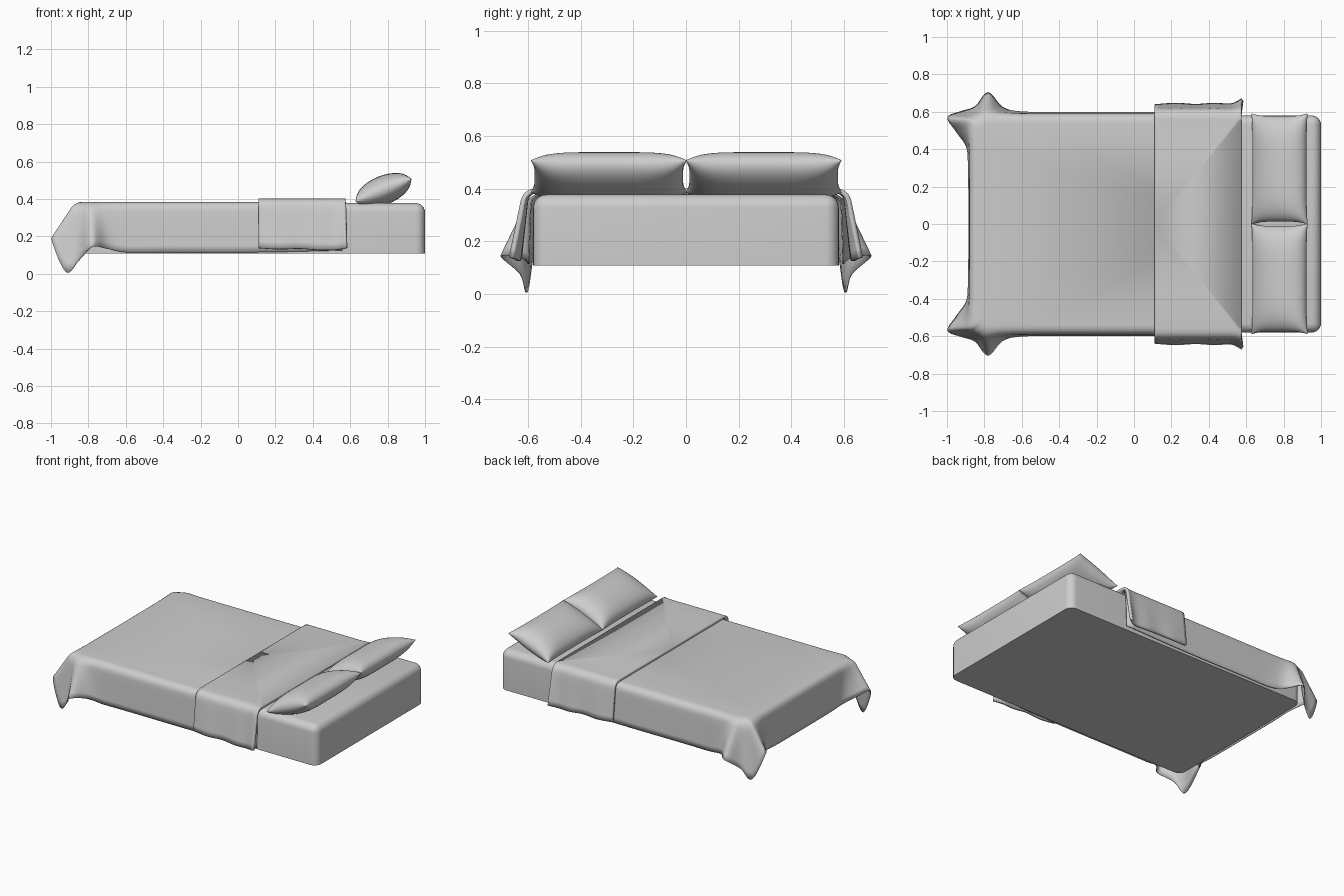
import bpy, bmesh, math
from mathutils import Vector, Matrix

if "Cube" in bpy.data.objects:
    bpy.data.objects.remove(bpy.data.objects["Cube"])

grey = bpy.data.materials.new("soft_grey")
grey.diffuse_color = (0.62, 0.61, 0.615, 1)
grey.use_nodes = True
grey.node_tree.nodes["Principled BSDF"].inputs["Base Color"].default_value = grey.diffuse_color


def finish(name, bm, angle=40):
    me = bpy.data.meshes.new(name)
    bm.to_mesh(me)
    bm.free()
    ob = bpy.data.objects.new(name, me)
    bpy.context.collection.objects.link(ob)
    me.materials.append(grey)
    bpy.ops.object.select_all(action='DESELECT')
    ob.select_set(True)
    bpy.context.view_layer.objects.active = ob
    bpy.ops.object.shade_smooth_by_angle(angle=math.radians(angle))
    return ob


def catmull(pts, n):
    """Smooth curve through control rows of any width."""
    out = []
    for i in range(len(pts) - 1):
        a, b, c, d = (pts[max(0, min(len(pts) - 1, i + k))] for k in (-1, 0, 1, 2))
        for j in range(n):
            t = j / n
            out.append([0.5 * (2 * q + (r - p) * t + (2 * p - 5 * q + 4 * r - s) * t * t
                               + (3 * q - p - 3 * r + s) * t ** 3)
                        for p, q, r, s in zip(a, b, c, d)])
    out.append(list(pts[-1]))
    return out


def drape(name, controls, top, thick, n, closing):
    """Half a cloth: flat top, rounded rim, hanging skirt; mirrored across y.
    controls: rim x, rim y, hem x, hem y, hem z."""
    bm = bmesh.new()
    cols = []
    for rx, ry, hx, hy, hz in catmull(controls, n):
        rim, hem = Vector((rx, ry, top)), Vector((hx, hy, hz))
        inset = Vector((rx + 0.05 * max(0, min(1, (-0.7 - rx) / 0.17)), ry * 0.91, top))
        turn = rim.lerp(hem, 0.2)
        pts = []
        for k in range(7):
            t = k / 6
            pts.append(inset * (1 - t) ** 2 + rim * 2 * t * (1 - t) + turn * t * t)
        pts += [turn.lerp(hem, k / 6) for k in range(1, 7)]
        cols.append([bm.verts.new(p) for p in pts])
    for a, b in zip(cols, cols[1:]):
        for k in range(len(a) - 1):
            bm.faces.new((a[k], a[k + 1], b[k + 1], b[k]))
    bm.faces.new([c[0] for c in cols] + [bm.verts.new((x, 0, top)) for x in closing])
    bmesh.ops.recalc_face_normals(bm, faces=bm.faces[:])
    bm.normal_update()
    if max(bm.faces, key=lambda f: f.calc_area()).normal.z < 0:
        bmesh.ops.reverse_faces(bm, faces=bm.faces[:])
    ob = finish(name, bm, 50)
    m = ob.modifiers.new("mirror", 'MIRROR')
    m.use_axis = (False, True, False)
    s = ob.modifiers.new("thickness", 'SOLIDIFY')
    s.thickness = thick
    s.offset = -1
    return ob


# mattress: box with rounded top and upright corners, sharp underside
bm = bmesh.new()
bmesh.ops.create_cube(bm, size=1)
for v in bm.verts:
    v.co = Vector((0.07 + v.co.x * 1.86, v.co.y * 1.16, 0.243 + v.co.z * 0.27))
edges = [e for e in bm.edges if max(v.co.z for v in e.verts) > 0.3]
bmesh.ops.bevel(bm, geom=edges, offset=0.05, segments=6, profile=0.5, affect='EDGES')
finish("mattress", bm)

# blanket with a flared, folded corner at each side of the foot
drape("blanket", [
    (0.56, 0.59, 0.56, 0.600, 0.125),
    (0.10, 0.59, 0.10, 0.600, 0.115),
    (-0.40, 0.59, -0.40, 0.600, 0.115),
    (-0.60, 0.59, -0.60, 0.602, 0.115),
    (-0.71, 0.59, -0.70, 0.625, 0.135),
    (-0.79, 0.59, -0.78, 0.705, 0.145),
    (-0.83, 0.585, -0.85, 0.630, 0.075),
    (-0.855, 0.575, -0.92, 0.605, 0.008),
    (-0.87, 0.555, -0.998, 0.570, 0.185),
    (-0.878, 0.50, -0.95, 0.490, 0.165),
    (-0.88, 0.42, -0.897, 0.410, 0.130),
    (-0.88, 0.30, -0.888, 0.300, 0.118),
    (-0.88, 0.15, -0.886, 0.150, 0.115),
    (-0.88, 0.0, -0.886, 0.0, 0.115),
], 0.384, 0.005, 5, (0.56,))

# turned-down band of the blanket
drape("folded_band", [
    (0.11, 0.612, 0.11, 0.640, 0.138),
    (0.22, 0.612, 0.22, 0.648, 0.132),
    (0.33, 0.612, 0.33, 0.642, 0.135),
    (0.43, 0.612, 0.43, 0.648, 0.128),
    (0.52, 0.612, 0.52, 0.645, 0.128),
    (0.575, 0.618, 0.575, 0.672, 0.14),
], 0.402, 0.018, 4, (0.575, 0.11))


# pillows: puffed cushions with pinched seams and pointed corners
def pillow(name, y):
    bm = bmesh.new()
    n = 32
    for side in (1, -1):
        grid = []
        for i in range(n + 1):
            u = -math.cos(math.pi * i / n)
            row = []
            for j in range(n + 1):
                v = -math.cos(math.pi * j / n)
                px = 0.162 * u * (1 - 0.06 * (1 - v ** 4))
                py = 0.297 * v * (1 - 0.05 * (1 - u ** 4))
                h = 0.077 * max(0, 1 - u * u) ** 0.5 * max(0, 1 - v ** 4) ** 0.5
                h += 0.012 * (1 - u ** 8) * (1 - v ** 8) * u * u * v * v
                row.append(bm.verts.new((px, py, side * h)))
            grid.append(row)
        for i in range(n):
            for j in range(n):
                q = (grid[i][j], grid[i + 1][j], grid[i + 1][j + 1], grid[i][j + 1])
                bm.faces.new(q if side > 0 else q[::-1])
    bmesh.ops.remove_doubles(bm, verts=bm.verts[:], dist=0.0003)
    bm.transform(Matrix.Translation((0.778, y, 0.447)) @ Matrix.Rotation(math.radians(-22), 4, 'Y'))
    finish(name, bm, 80)


pillow("pillow_left", -0.293)
pillow("pillow_right", 0.295)
